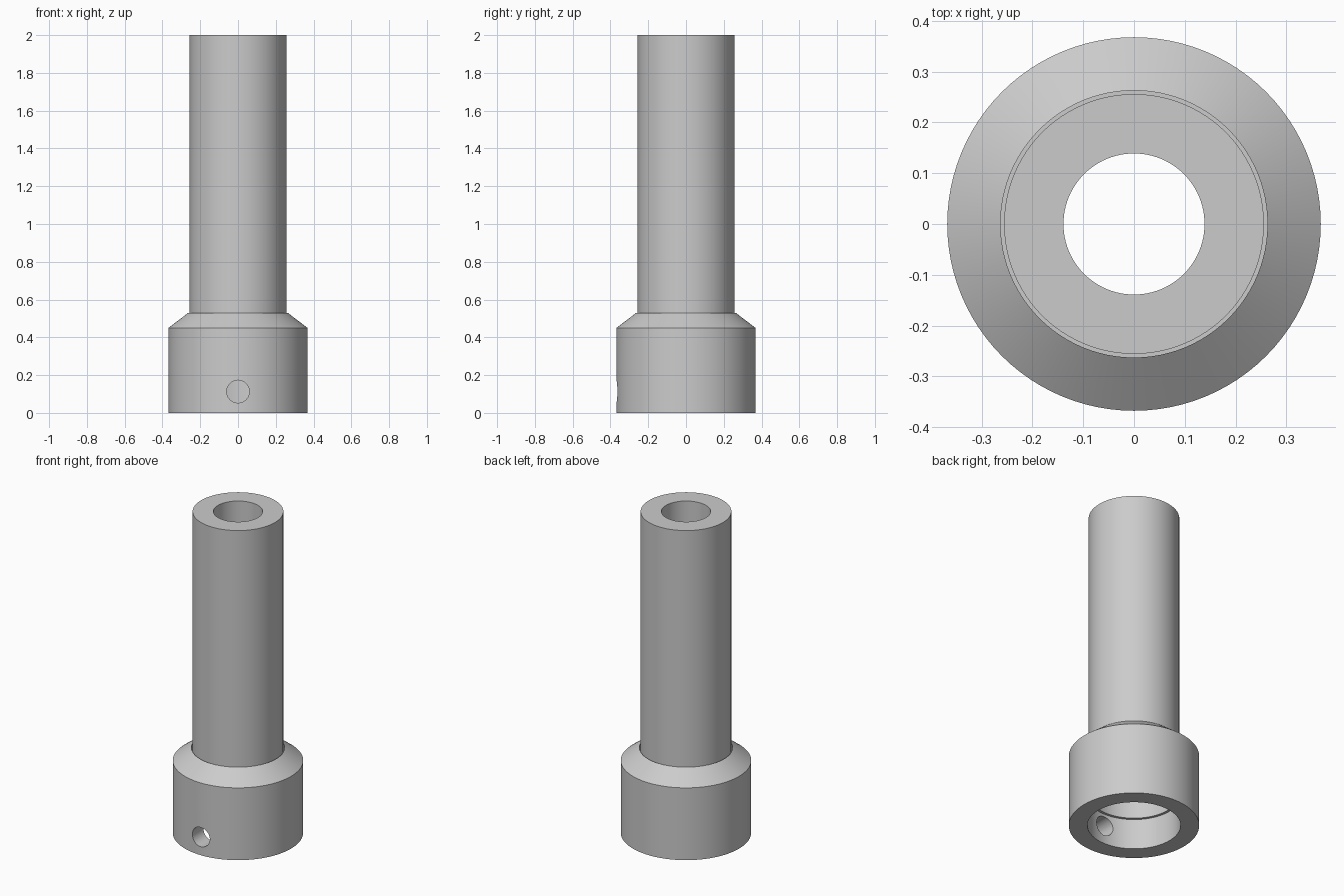
import bpy, math

cube = bpy.data.objects.get("Cube")
if cube:
    bpy.data.objects.remove(cube, do_unlink=True)

SEGMENTS = 96

grey = bpy.data.materials.new("plain grey")
grey.use_nodes = True
colour = (0.6, 0.6, 0.6, 1)
grey.diffuse_color = colour
grey.node_tree.nodes["Principled BSDF"].inputs["Base Color"].default_value = colour


def lathe(name, profile):
    """Revolve a closed (radius, height) profile about the z axis."""
    n = len(profile)
    verts, faces = [], []
    for s in range(SEGMENTS):
        a = math.tau * s / SEGMENTS
        verts += [(r * math.cos(a), r * math.sin(a), z) for r, z in profile]
        t = (s + 1) % SEGMENTS
        for i in range(n):
            j = (i + 1) % n
            faces.append((s * n + i, t * n + i, t * n + j, s * n + j))
    mesh = bpy.data.meshes.new(name)
    mesh.from_pydata(verts, [], faces)
    mesh.materials.append(grey)
    obj = bpy.data.objects.new(name, mesh)
    bpy.context.collection.objects.link(obj)
    return obj


def smooth(obj):
    bpy.ops.object.select_all(action='DESELECT')
    obj.select_set(True)
    bpy.context.view_layer.objects.active = obj
    bpy.ops.object.shade_smooth_by_angle(angle=math.radians(25))


# Collar: bevelled socket with a small inner lip that the pipe rests on
SOCKET, LIP, OUTER = 0.263, 0.247, 0.368
LIP_BASE, LIP_TOP = 0.19, 0.34
collar = lathe("collar", [
    (SOCKET, 0), (OUTER, 0), (OUTER, 0.45), (SOCKET, 0.53),
    (SOCKET, LIP_TOP), (LIP, LIP_TOP), (LIP, LIP_BASE), (SOCKET, LIP_BASE)])

# Pipe: thick-walled tube standing on the lip
pipe = lathe("pipe", [(0.139, LIP_TOP), (0.256, LIP_TOP), (0.256, 2), (0.139, 2)])

# Screw hole through the front wall of the collar
bpy.ops.mesh.primitive_cylinder_add(
    vertices=48, radius=0.06, depth=0.3, location=(0, -0.32, 0.113),
    rotation=(math.pi / 2, 0, 0))
drill = bpy.context.object
drill.name = "screw_hole_cutter"
drill.data.materials.append(grey)

cut = collar.modifiers.new("screw hole", 'BOOLEAN')
cut.operation = 'DIFFERENCE'
cut.solver = 'EXACT'
cut.object = drill
bpy.ops.object.select_all(action='DESELECT')
collar.select_set(True)
bpy.context.view_layer.objects.active = collar
bpy.ops.object.modifier_apply(modifier=cut.name)
bpy.data.objects.remove(drill, do_unlink=True)

for part in (collar, pipe):
    smooth(part)
